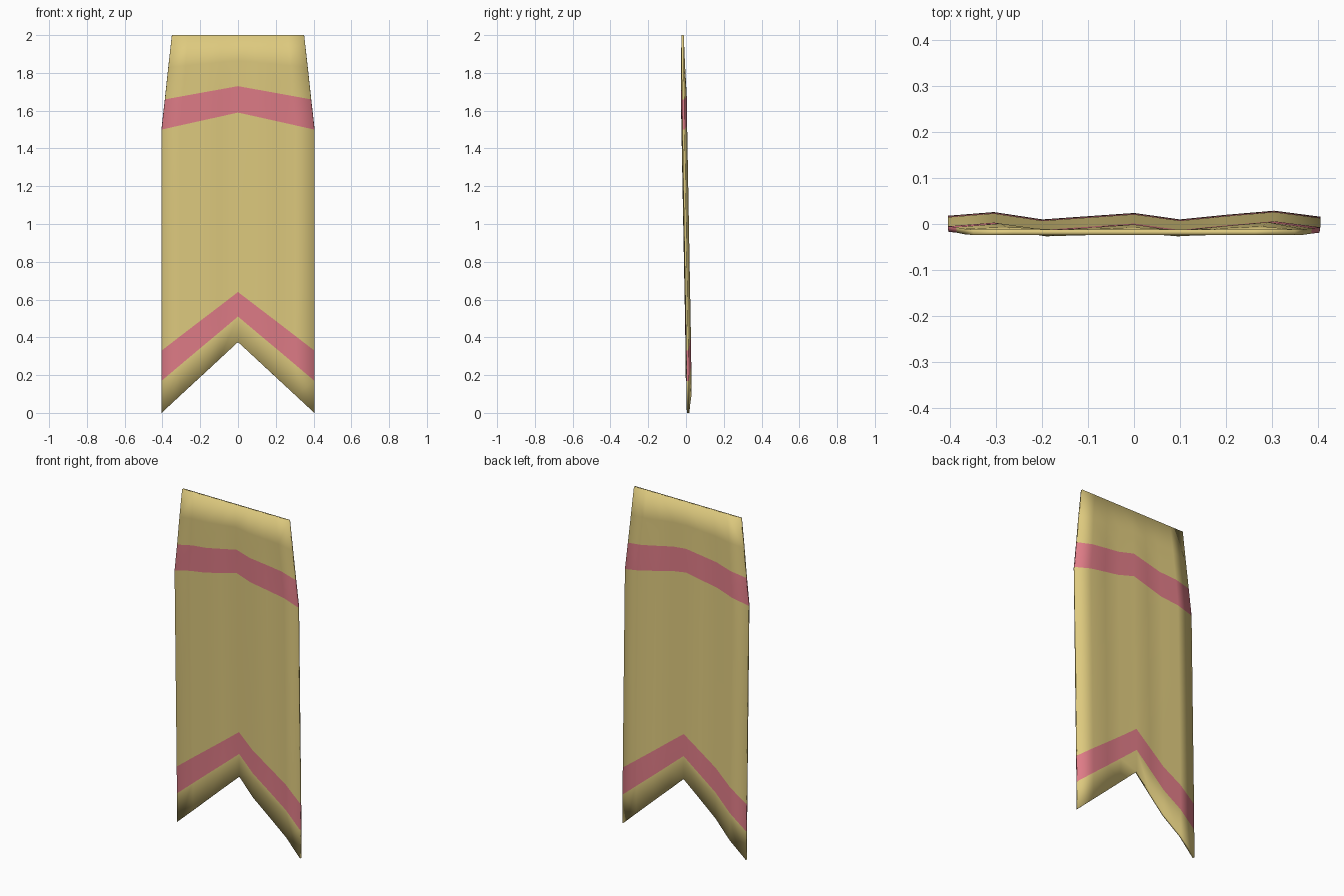
import bpy
import bmesh

old = bpy.data.objects.get("Cube")
if old:
    bpy.data.objects.remove(old, do_unlink=True)


def make_material(name, color):
    mat = bpy.data.materials.new(name)
    mat.use_nodes = True
    mat.diffuse_color = color
    mat.node_tree.nodes["Principled BSDF"].inputs["Base Color"].default_value = color
    return mat


HALF_WIDTH = 0.405
THICKNESS = 0.012

# Gentle ripple across the cloth: (x, depth)
ripple = [(-0.405, 0.012), (-0.305, 0.020), (-0.2, 0.004), (-0.1, 0.011), (0, 0.018),
          (0.1, 0.004), (0.2, 0.014), (0.305, 0.023), (0.405, 0.010)]

# Rows from the swallowtail up: (centre z, edge z, half width, lean, ripple strength)
rows = [
    (0.375, 0.0, 0.405, 0.0, 1),
    (0.51, 0.17, 0.405, -0.001, 1),
    (0.64, 0.33, 0.405, -0.003, 1),
    (1.59, 1.50, 0.405, -0.023, 1),
    (1.73, 1.66, 0.387, -0.025, 1),
    (1.865, 1.83, 0.369, -0.0225, 0.5),
    (2.0, 2.0, 0.35, -0.018, 0),
]
stripe_rows = (1, 3)

# Cloth sheet with the stripes as their own rows of faces
bm = bmesh.new()
grid = []
for centre_z, edge_z, half, lean, strength in rows:
    line = []
    for x, depth in ripple:
        t = abs(x) / HALF_WIDTH
        z = centre_z + (edge_z - centre_z) * t
        line.append(bm.verts.new((x * half / HALF_WIDTH, lean + depth * strength, z)))
    grid.append(line)

for r in range(len(rows) - 1):
    for c in range(len(ripple) - 1):
        face = bm.faces.new((grid[r][c], grid[r][c + 1], grid[r + 1][c + 1], grid[r + 1][c]))
        face.material_index = int(r in stripe_rows)
        face.smooth = True

mesh = bpy.data.meshes.new("banner_cloth")
bm.to_mesh(mesh)
bm.free()
mesh.materials.append(make_material("straw yellow cloth", (0.73, 0.59, 0.21, 1)))
mesh.materials.append(make_material("rose stripe", (0.73, 0.20, 0.24, 1)))

banner = bpy.data.objects.new("banner_cloth", mesh)
bpy.context.collection.objects.link(banner)

# Cloth thickness, with soft rounded-looking edges from the shared smooth normals
solid = banner.modifiers.new("thickness", "SOLIDIFY")
solid.thickness = THICKNESS
solid.offset = 0
